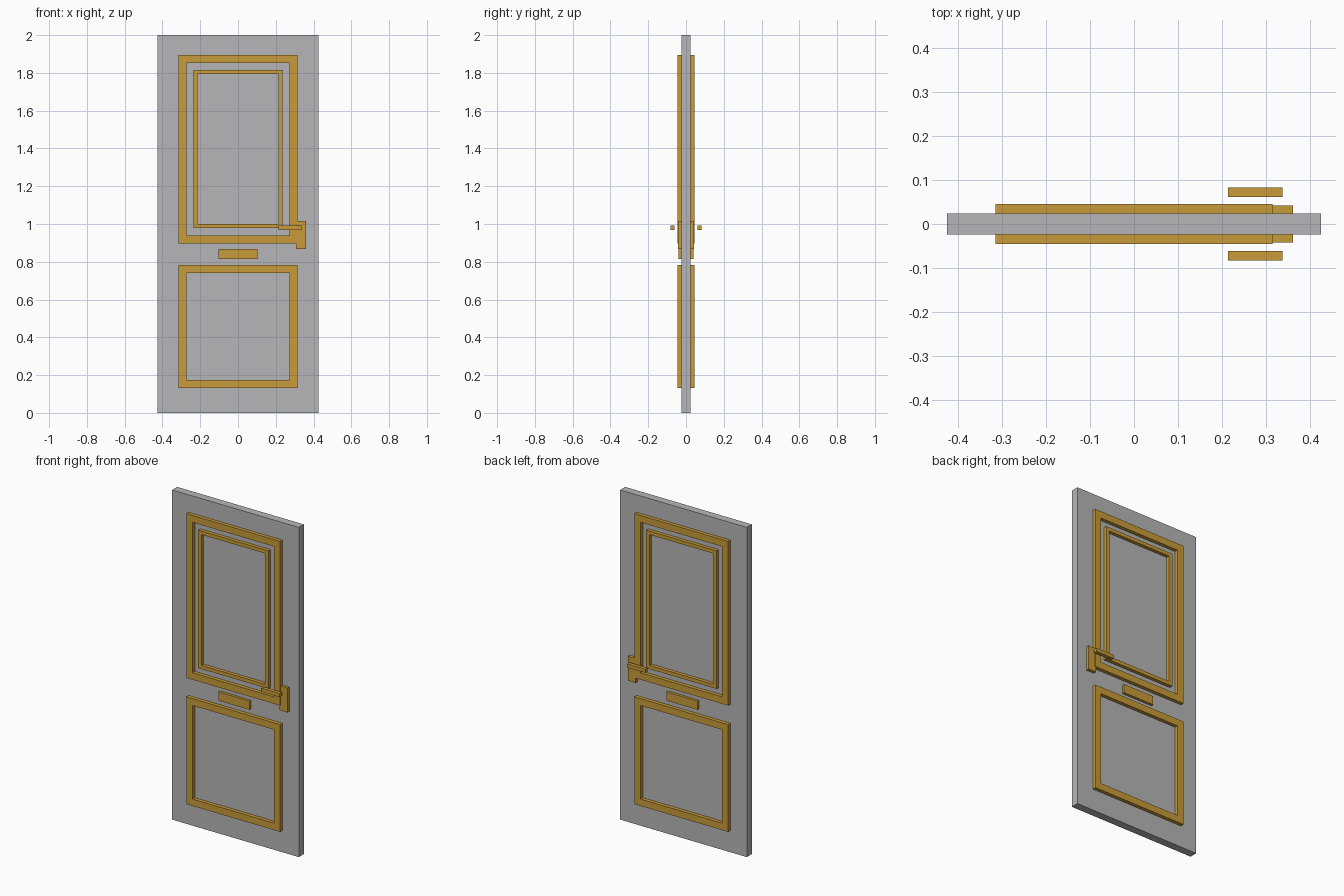
import bpy
import bmesh

if "Cube" in bpy.data.objects:
    bpy.data.objects.remove(bpy.data.objects["Cube"])


def material(name, rgb):
    m = bpy.data.materials.new(name)
    m.diffuse_color = (*rgb, 1)
    m.use_nodes = True
    m.node_tree.nodes["Principled BSDF"].inputs["Base Color"].default_value = m.diffuse_color
    return m


GREY = material("grey_paint", (0.47, 0.47, 0.48))
GOLD = material("brass", (0.58, 0.33, 0.04))


def finish(name, bm, mat):
    bmesh.ops.recalc_face_normals(bm, faces=bm.faces)
    mesh = bpy.data.meshes.new(name)
    bm.to_mesh(mesh)
    bm.free()
    mesh.materials.append(mat)
    obj = bpy.data.objects.new(name, mesh)
    bpy.context.collection.objects.link(obj)
    return obj


def box(name, x, y, z, mat):
    """Box from (low, high) ranges on each axis."""
    bm = bmesh.new()
    bmesh.ops.create_cube(bm, size=1)
    for v in bm.verts:
        v.co = [r[0] if c < 0 else r[1] for c, r in zip(v.co, (x, y, z))]
    return finish(name, bm, mat)


def frame(name, half_width, z, border, y, mat):
    """Rectangular moulding: a ring of four quads extruded along y."""
    bm = bmesh.new()
    rings = []
    for inset in (0, border):
        w, lo, hi = half_width - inset, z[0] + inset, z[1] - inset
        rings.append([bm.verts.new((px, y[0], pz)) for px, pz in
                      ((-w, lo), (w, lo), (w, hi), (-w, hi))])
    outer, inner = rings
    faces = [bm.faces.new((outer[i], outer[(i + 1) % 4], inner[(i + 1) % 4], inner[i]))
             for i in range(4)]
    ext = bmesh.ops.extrude_face_region(bm, geom=faces, use_keep_orig=True)
    for v in ext["geom"]:
        if isinstance(v, bmesh.types.BMVert):
            v.co.y = y[1]
    return finish(name, bm, mat)


# Door slab
box("door_panel", (-0.425, 0.425), (-0.024, 0.024), (0, 2), GREY)

# Matching brass fittings on both faces
for side, s in (("front", -1), ("back", 1)):
    def depth(a, b):
        return tuple(sorted((s * a, s * b)))

    frame(f"upper_frame_{side}", 0.315, (0.898, 1.894), 0.042, depth(0.022, 0.046), GOLD)
    frame(f"inner_frame_{side}", 0.236, (0.978, 1.815), 0.022, depth(0.022, 0.045), GOLD)
    frame(f"lower_frame_{side}", 0.315, (0.132, 0.783), 0.042, depth(0.022, 0.046), GOLD)
    box(f"letter_slot_{side}", (-0.104, 0.104), depth(0.022, 0.04), (0.814, 0.867), GOLD)
    box(f"lock_plate_{side}", (0.308, 0.361), depth(0.022, 0.042), (0.867, 1.015), GOLD)
    # Lever stands clear of the plate
    box(f"handle_{side}", (0.214, 0.337), depth(0.061, 0.083), (0.969, 0.991), GOLD)
